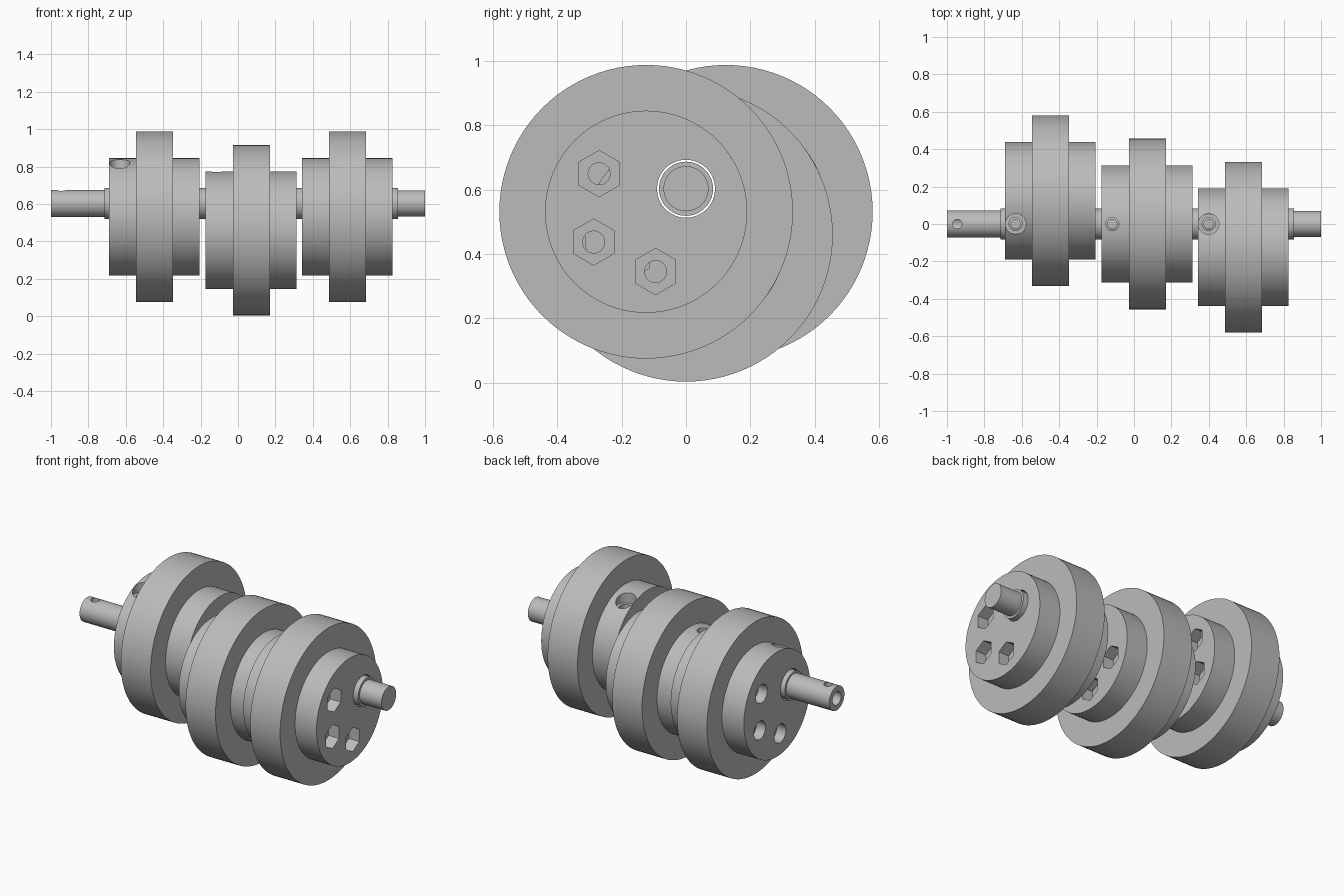
import bpy
import bmesh
import math
from mathutils import Matrix, Vector

if "Cube" in bpy.data.objects:
    bpy.data.objects.remove(bpy.data.objects["Cube"], do_unlink=True)

AXIS_Z = 0.603      # height of the shaft axis
THROW = 0.143       # eccentricity of each cam
CAM_LEN = 0.485
BODY_R, FLANGE_R = 0.314, 0.456

steel = bpy.data.materials.new("plain grey")
steel.use_nodes = True
grey = (0.5, 0.5, 0.5, 1)
steel.diffuse_color = grey
steel.node_tree.nodes["Principled BSDF"].inputs["Base Color"].default_value = grey


def finish(bm, name):
    bmesh.ops.recalc_face_normals(bm, faces=bm.faces)
    mesh = bpy.data.meshes.new(name)
    bm.to_mesh(mesh)
    bm.free()
    mesh.materials.append(steel)
    ob = bpy.data.objects.new(name, mesh)
    bpy.context.collection.objects.link(ob)
    return ob


def turned(name, profile, y, z, sides=96):
    """Turn a list of (x, radius) points about an axis along x."""
    bm = bmesh.new()
    verts = [bm.verts.new((x, y, z + r)) for x, r in profile]
    edges = [bm.edges.new(pair) for pair in zip(verts, verts[1:])]
    bmesh.ops.spin(bm, geom=verts + edges, cent=(0, y, z), axis=(1, 0, 0),
                   angle=math.tau, steps=sides)
    bmesh.ops.remove_doubles(bm, verts=bm.verts, dist=0.0001)
    return finish(bm, name)


def rod(start, end, r, sides=40):
    """Cutter between two points; six-sided ones point their corners along y."""
    a, b = Vector(start), Vector(end)
    along_x = abs(b.x - a.x) > abs(b.z - a.z)
    turn = Matrix.Rotation(math.pi / 2, 4, 'Y') if along_x else Matrix()
    spin = Matrix.Rotation(math.pi / 2, 4, 'Z')
    bm = bmesh.new()
    bmesh.ops.create_cone(bm, cap_ends=True, segments=sides, radius1=r, radius2=r,
                          depth=(b - a).length,
                          matrix=Matrix.Translation((a + b) / 2) @ turn @ spin)
    ob = finish(bm, "cutter")
    ob.hide_render = True
    return ob


def cut(ob, cutters):
    """Subtract the cutters, then discard them."""
    bpy.ops.object.select_all(action='DESELECT')
    bpy.context.view_layer.objects.active = ob
    ob.select_set(True)
    for c in cutters:
        mod = ob.modifiers.new("hole", 'BOOLEAN')
        mod.operation, mod.solver, mod.object = 'DIFFERENCE', 'EXACT', c
        bpy.ops.object.modifier_apply(modifier=mod.name)
        bpy.data.objects.remove(c, do_unlink=True)
    bpy.ops.object.shade_smooth_by_angle(angle=math.radians(30))


def cam(name, x0, angle):
    x1 = x0 + CAM_LEN
    y = THROW * math.cos(angle)
    z = AXIS_Z + THROW * math.sin(angle)
    f0, f1 = x0 + 0.145, x0 + 0.343
    ob = turned(name, [(x0, 0), (x0, BODY_R), (f0, BODY_R), (f0, FLANGE_R),
                       (f1, FLANGE_R), (f1, BODY_R), (x1, BODY_R), (x1, 0)], y, z)
    # Off-centre bore for the sleeve
    cutters = [rod((x0 - 0.1, 0, AXIS_Z), (x1 + 0.1, 0, AXIS_Z), 0.09, 64)]
    # Bolt holes with a nut pocket at one end and a round recess at the other
    for step in (-69, 0, 69):
        a = angle + math.radians(step)
        hy, hz = y + 0.188 * math.cos(a), z + 0.188 * math.sin(a)
        cutters += [rod((x0 - 0.1, hy, hz), (x1 + 0.1, hy, hz), 0.034),
                    rod((x1 - 0.07, hy, hz), (x1 + 0.1, hy, hz), 0.072, 6),
                    rod((x0 - 0.1, hy, hz), (x0 + 0.06, hy, hz), 0.055)]
    # Set screw hole from above
    sx = x0 + 0.057
    cutters += [rod((sx, 0, AXIS_Z), (sx, 0, AXIS_Z + 0.5), 0.035),
                rod((sx, 0, 0.776), (sx, 0, AXIS_Z + 0.5), 0.055)]
    cut(ob, cutters)


starts = (-0.69, -0.173, 0.342)
for name, x0, degrees in zip(("right_cam", "middle_cam", "left_cam"), starts, (-30, -90, -150)):
    cam(name, x0, math.radians(degrees))

# Shaft with its wider sleeve section
shaft = turned("shaft", [(-1, 0), (-1, 0.072), (-0.715, 0.072), (-0.715, 0.084),
                         (0.855, 0.084), (0.855, 0.07), (1, 0.07), (1, 0)], 0, AXIS_Z, 64)
holes = [rod((-1.1, 0, AXIS_Z), (-0.75, 0, AXIS_Z), 0.04),
         rod((-0.945, 0, AXIS_Z), (-0.945, 0, AXIS_Z + 0.2), 0.025)]
holes += [rod((x0 + 0.057, 0, AXIS_Z + 0.02), (x0 + 0.057, 0, AXIS_Z + 0.2), 0.025)
          for x0 in starts]
cut(shaft, holes)
